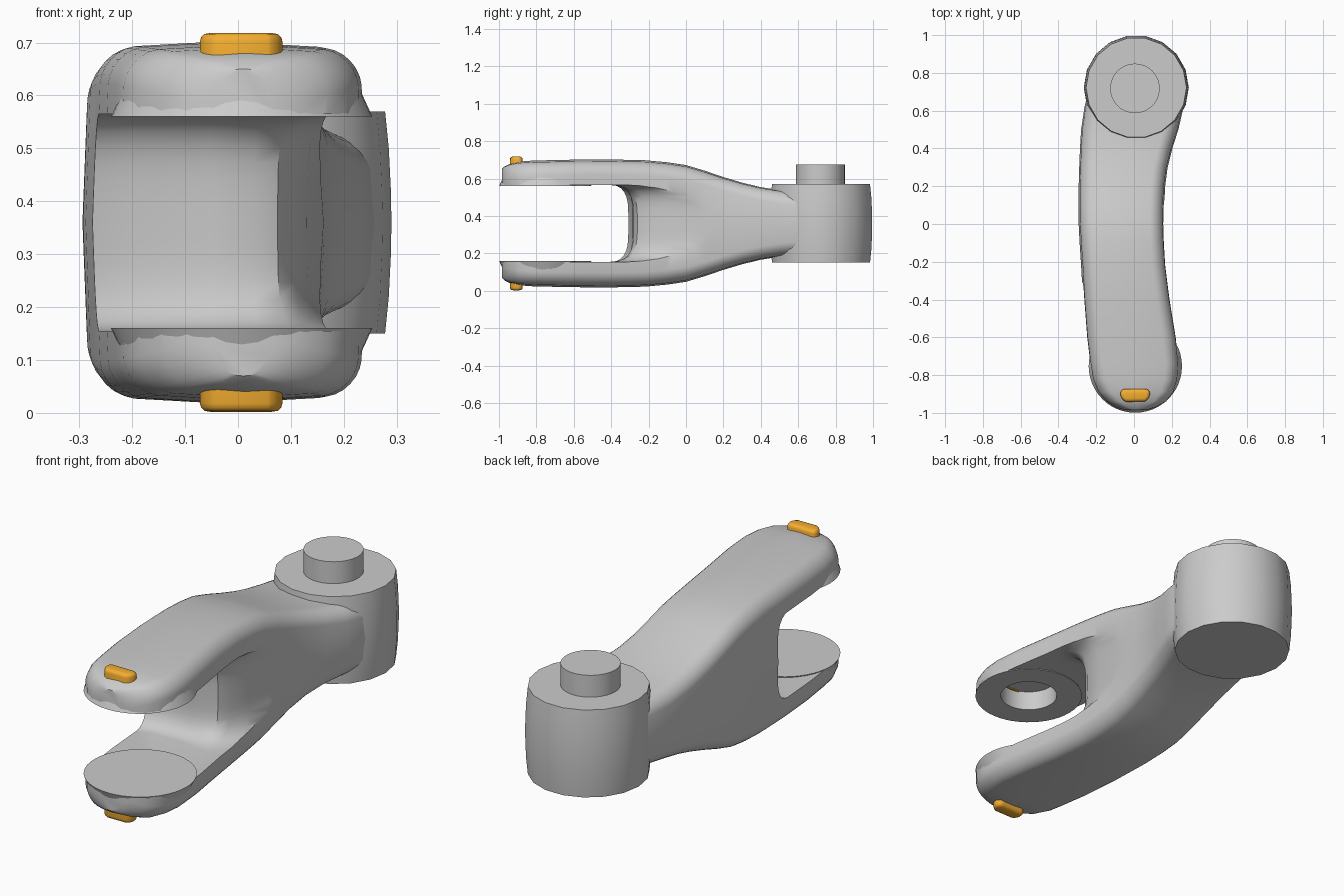
import bpy, bmesh
from math import cos, sin, pi

if "Cube" in bpy.data.objects:
    bpy.data.objects.remove(bpy.data.objects["Cube"])

MID = 0.36  # height of the mirror plane


def loft(name, rings):
    """Closed solid skinned through rings of equal point count."""
    bm = bmesh.new()
    rows = [[bm.verts.new(p) for p in ring] for ring in rings]
    n = len(rows[0])
    for a, b in zip(rows, rows[1:]):
        for i in range(n):
            j = (i + 1) % n
            bm.faces.new((a[i], a[j], b[j], b[i]))
    bm.faces.new(rows[0])
    bm.faces.new(rows[-1])
    bmesh.ops.recalc_face_normals(bm, faces=bm.faces)
    me = bpy.data.meshes.new(name)
    bm.to_mesh(me)
    bm.free()
    ob = bpy.data.objects.new(name, me)
    bpy.context.collection.objects.link(ob)
    return ob


def turned(name, x, y, profile, sides):
    """Turned solid from (radius, z) pairs."""
    return loft(name, [[(x + r * cos(2 * pi * i / sides), y + r * sin(2 * pi * i / sides), z)
                        for i in range(sides)] for r, z in profile])


def cut(ob, cutter):
    bpy.context.view_layer.objects.active = ob
    mod = ob.modifiers.new("cut", 'BOOLEAN')
    mod.operation = 'DIFFERENCE'
    mod.solver = 'EXACT'
    mod.object = cutter
    cutter.hide_render = True
    bpy.ops.object.modifier_apply(modifier=mod.name)


def smooth(ob, angle=0.6):
    bpy.ops.object.select_all(action='DESELECT')
    ob.select_set(True)
    bpy.context.view_layer.objects.active = ob
    bpy.ops.object.shade_smooth_by_angle(angle=angle)


def section(y, xl, xr, hz):
    """Rounded, slightly bulging cross-section of the arm."""
    cx, hw = (xl + xr) / 2, (xr - xl) / 2
    r = min(0.065, hw * 0.8)
    pts = []
    for q, (sx, sz) in enumerate(((1, 1), (-1, 1), (-1, -1), (1, -1))):
        for k in range(7):
            a = (q + k / 6) * pi / 2
            x = sx * (hw - r) + r * cos(a)
            z = sz * (hz - r) + r * sin(a)
            bx = 1 - 0.06 * (z / hz) ** 2       # bulging sides
            bz = 1 - 0.05 * (x / hw) ** 2       # crowned top and bottom
            pts.append((cx + x * bx, y, MID + z * bz))
        # middle of each side
        if q == 0:
            pts.append((cx, y, MID + hz))
        elif q == 1:
            pts.append((cx - hw, y, MID))
        elif q == 2:
            pts.append((cx, y, MID - hz))
        else:
            pts.append((cx + hw, y, MID))
    return pts


# forked arm: y, left x, right x, half height
stations = [
    (-0.985, -0.05, 0.07, 0.290), (-0.97, -0.10, 0.12, 0.305), (-0.94, -0.15, 0.175, 0.320),
    (-0.89, -0.195, 0.215, 0.331), (-0.82, -0.225, 0.237, 0.336), (-0.74, -0.238, 0.243, 0.338),
    (-0.60, -0.255, 0.228, 0.341), (-0.40, -0.270, 0.195, 0.342), (-0.22, -0.280, 0.172, 0.338),
    (-0.10, -0.288, 0.164, 0.327), (0.0, -0.293, 0.160, 0.312), (0.10, -0.294, 0.160, 0.282),
    (0.20, -0.293, 0.165, 0.248), (0.30, -0.290, 0.178, 0.218), (0.40, -0.286, 0.203, 0.194),
    (0.50, -0.280, 0.235, 0.178), (0.62, -0.262, 0.262, 0.168), (0.78, -0.22, 0.24, 0.160)]
arm = loft("forked_arm", [section(*s) for s in stations])

# slot between the prongs, wall curving round to the right flank
wall = [(-0.5, -0.32), (-0.28, -0.31), (-0.20, -0.29), (-0.05, -0.285), (0.03, -0.28), (0.075, -0.26),
        (0.105, -0.21), (0.13, -0.10), (0.147, 0.03), (0.165, 0.16), (0.5, 0.19)]
rings = []
for k in range(17):
    t = -1 + k / 8
    t = sin(t * pi / 2)
    fillet = 1 - (max(0, 1 - t ** 4)) ** 0.5
    ring = [(x + max(0, x) * 0.4 * fillet, y - (0.09 + 0.12 * max(0, x) / 0.165) * fillet, MID + 0.205 * t)
            for x, y in wall]
    rings.append(ring + [(0.5, -1.2, MID + 0.205 * t), (-0.5, -1.2, MID + 0.205 * t)])
slot = loft("slot_cutter", rings)
cut(arm, slot)

# socket in the upper prong
socket = turned("socket_cutter", 0.007, -0.752, [(0.13, 0.5), (0.13, 0.655)], 48)
cut(arm, socket)
smooth(arm)

# flared bearing discs on the inner prong faces
upper = turned("upper_bearing_disc", 0.007, -0.752, [(0.247, 0.56), (0.215, 0.63)], 48)
cut(upper, socket)
smooth(upper)
lower = turned("lower_bearing_disc", 0.007, -0.752, [(0.215, 0.09), (0.247, 0.16)], 48)
smooth(lower)

# barrel boss and pin at the back
boss = turned("rear_boss", 0.012, 0.722,
              [(0.266, 0.15), (0.273, 0.22), (0.277, 0.30), (0.278, 0.36),
               (0.277, 0.42), (0.273, 0.50), (0.266, 0.57)], 18)
smooth(boss)
pin = turned("rear_pin", 0.005, 0.718, [(0.131, 0.5), (0.131, 0.675)], 48)
smooth(pin)

# orange bean-shaped markers above and below the tip
orange = bpy.data.materials.new("orange")
orange.diffuse_color = (0.9, 0.42, 0.03, 1)
orange.use_nodes = True
orange.node_tree.nodes["Principled BSDF"].inputs["Base Color"].default_value = orange.diffuse_color


def bean(s, z):
    pts = []
    for i in range(32):
        a = 2 * pi * i / 32
        x = (0.044 if cos(a) > 0 else -0.044) + 0.034 * s * cos(a)
        pts.append((0.006 + x, -0.912 + 0.034 * s * sin(a) + 2.2 * x * x, z))
    return pts


for name, side in (("upper_marker", 1), ("lower_marker", -1)):
    ob = loft(name, [bean(s, MID + side * h) for s, h in
                     ((1, 0.29), (1, 0.342), (0.93, 0.350), (0.75, 0.356), (0.4, 0.358))])
    ob.data.materials.append(orange)
    smooth(ob, 0.9)

for helper in (slot, socket):
    bpy.data.objects.remove(helper)
